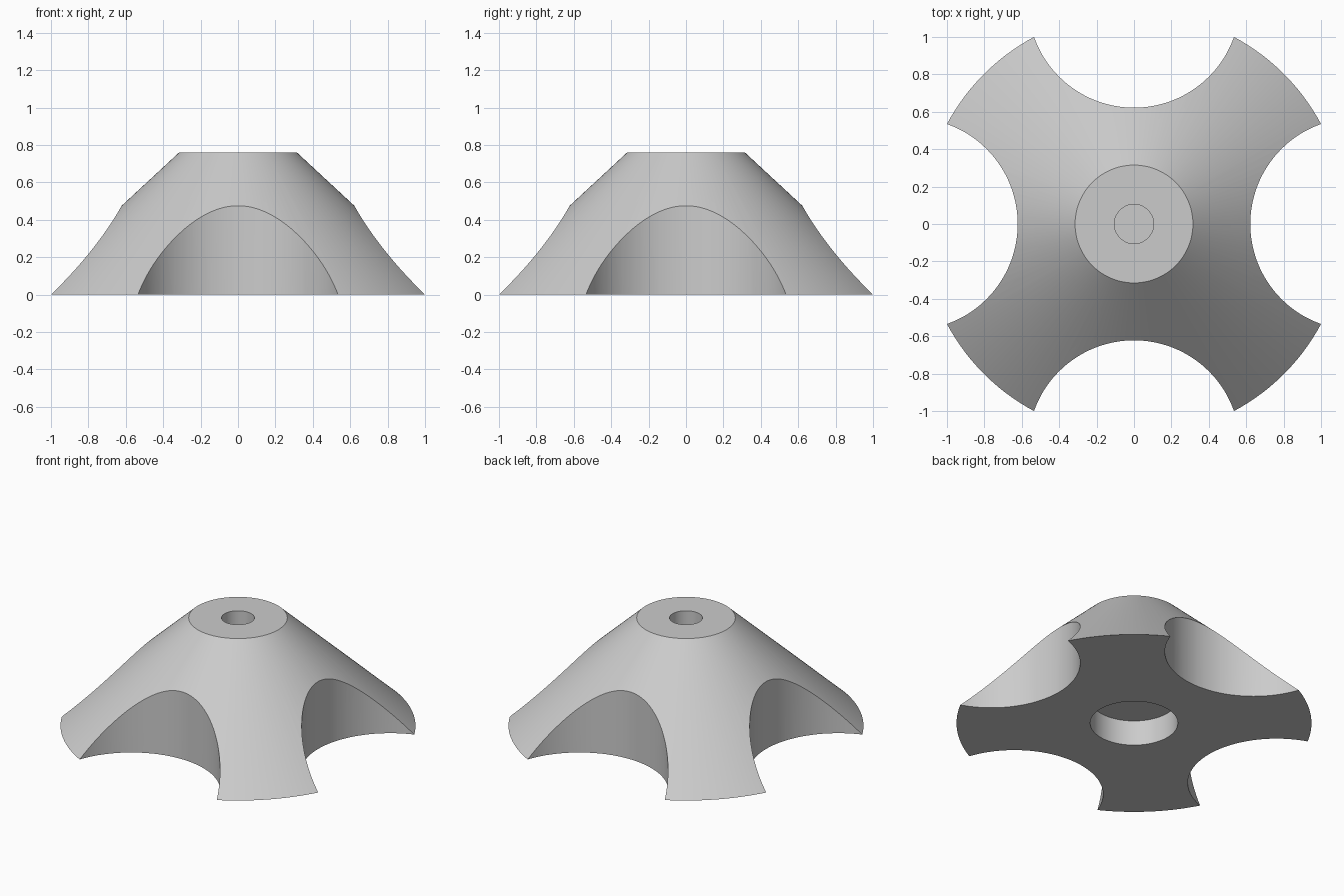
import bpy, bmesh, math
from mathutils import Vector

cube = bpy.data.objects.get("Cube")
if cube:
    bpy.data.objects.remove(cube, do_unlink=True)

STEPS = 144
HEIGHT, TOP_R, BASE_R = 0.76, 0.315, 1.134
BORE_R, BORE_FLOOR = 0.105, 0.38
RECESS_R, RECESS_DEPTH = 0.28, 0.178
SCALLOP_R, SCALLOP_DIST = 0.567, 1.189

grey = bpy.data.materials.new("plain_grey")
grey.use_nodes = True
colour = (0.6, 0.6, 0.6, 1)
grey.diffuse_color = colour
grey.node_tree.nodes["Principled BSDF"].inputs["Base Color"].default_value = colour


def lathe(name, profile):
    """Revolve a (radius, height) profile that starts and ends on the axis."""
    bm = bmesh.new()
    verts = [bm.verts.new((r, 0, z)) for r, z in profile]
    edges = [bm.edges.new(pair) for pair in zip(verts, verts[1:])]
    bmesh.ops.spin(bm, geom=verts + edges, cent=(0, 0, 0), axis=(0, 0, 1),
                   angle=math.tau, steps=STEPS, use_duplicate=False)
    bmesh.ops.remove_doubles(bm, verts=bm.verts, dist=0.0001)
    bmesh.ops.recalc_face_normals(bm, faces=bm.faces)
    mesh = bpy.data.meshes.new(name)
    bm.to_mesh(mesh)
    bm.free()
    obj = bpy.data.objects.new(name, mesh)
    bpy.context.collection.objects.link(obj)
    return obj


# Conical body with a blind bore on top and a round recess underneath
body = lathe("conical_base", [
    (0, RECESS_DEPTH), (RECESS_R, RECESS_DEPTH), (RECESS_R, 0),
    (BASE_R, 0), (TOP_R, HEIGHT),
    (BORE_R, HEIGHT), (BORE_R, BORE_FLOOR), (0, BORE_FLOOR)])
body.data.materials.append(grey)
bpy.context.view_layer.objects.active = body
body.select_set(True)

# Four round scallops leave the four legs
for i in range(4):
    cutter = lathe("scallop_cutter", [(0, -0.2), (SCALLOP_R, -0.2), (SCALLOP_R, 1), (0, 1)])
    cutter.hide_render = True
    angle = i * math.pi / 2
    cutter.location = Vector((math.cos(angle), math.sin(angle), 0)) * SCALLOP_DIST
    cut = body.modifiers.new("scallop", "BOOLEAN")
    cut.operation = "DIFFERENCE"
    cut.solver = "EXACT"
    cut.object = cutter
    bpy.context.view_layer.update()
    bpy.ops.object.modifier_apply(modifier=cut.name)
    bpy.data.objects.remove(cutter, do_unlink=True)

bpy.ops.object.shade_smooth_by_angle(angle=math.radians(25))
